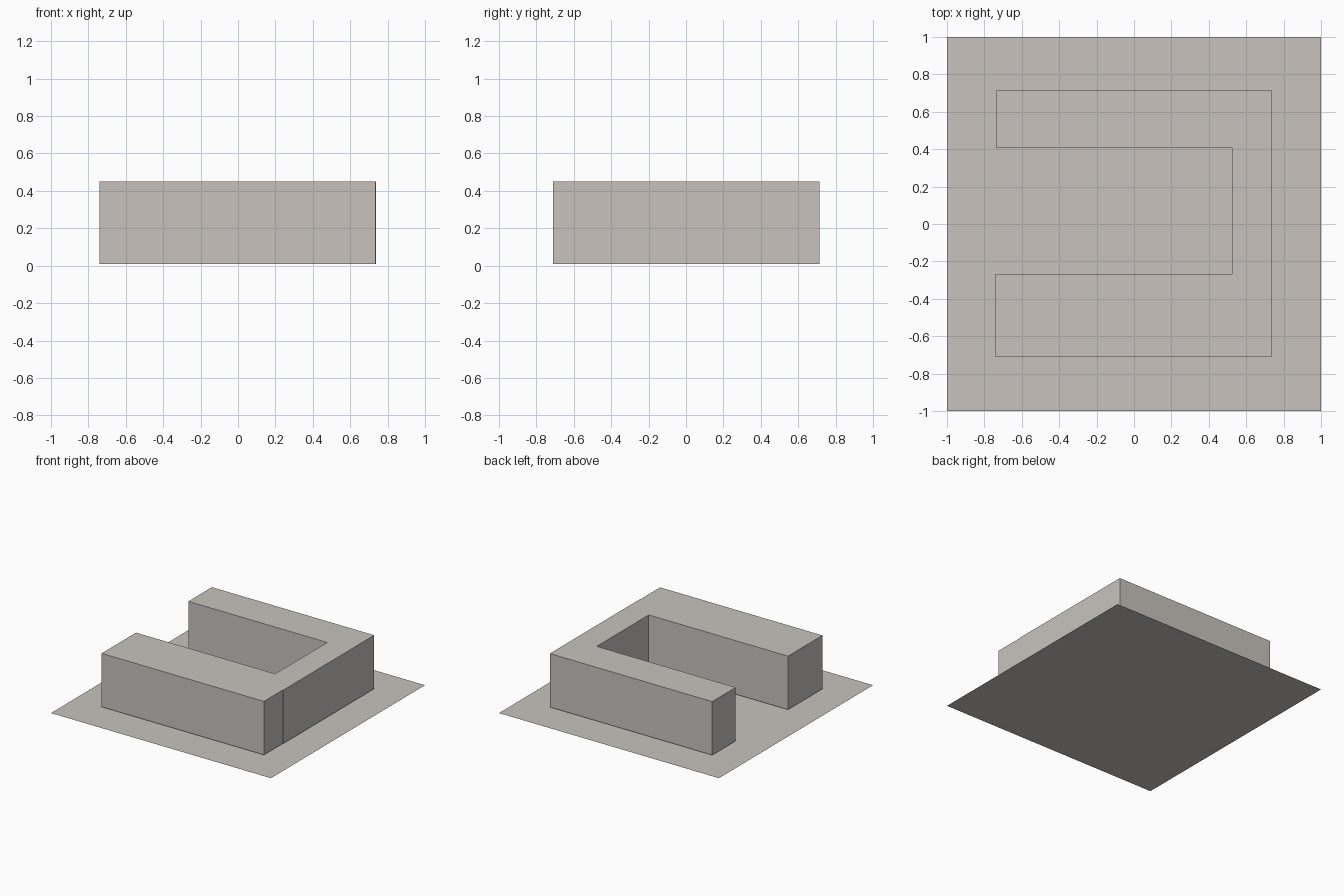
import bpy
import bmesh

if "Cube" in bpy.data.objects:
    bpy.data.objects.remove(bpy.data.objects["Cube"])

# One warm grey for everything
stone = bpy.data.materials.new("warm grey")
stone.diffuse_color = (0.58, 0.545, 0.515, 1.0)
stone.use_nodes = True
stone.node_tree.nodes["Principled BSDF"].inputs["Base Color"].default_value = stone.diffuse_color


def flat_shape(name, outline, z, height=0.0):
    """Make a face from an outline, extruded upward if a height is given."""
    bm = bmesh.new()
    face = bm.faces.new([bm.verts.new((x, y, z)) for x, y in outline])
    if height:
        top = bmesh.ops.extrude_face_region(bm, geom=[face], use_keep_orig=True)
        verts = [v for v in top["geom"] if isinstance(v, bmesh.types.BMVert)]
        bmesh.ops.translate(bm, verts=verts, vec=(0, 0, height))
        bmesh.ops.recalc_face_normals(bm, faces=bm.faces)
    mesh = bpy.data.meshes.new(name)
    bm.to_mesh(mesh)
    bm.free()
    mesh.materials.append(stone)
    obj = bpy.data.objects.new(name, mesh)
    bpy.context.collection.objects.link(obj)
    return obj


# Thin square ground sheet
flat_shape("base_plate", [(-1, -1), (1, -1), (1, 1), (-1, 1)], 0.0)

# U-shaped building, open to the left, with a slight jog in its right wall
flat_shape("building_block", [
    (-0.741, -0.712), (0.734, -0.712), (0.734, -0.465), (0.738, -0.465),
    (0.738, 0.714), (-0.738, 0.714), (-0.738, 0.409), (0.525, 0.409),
    (0.525, -0.266), (-0.741, -0.266)], 0.01, 0.44)
